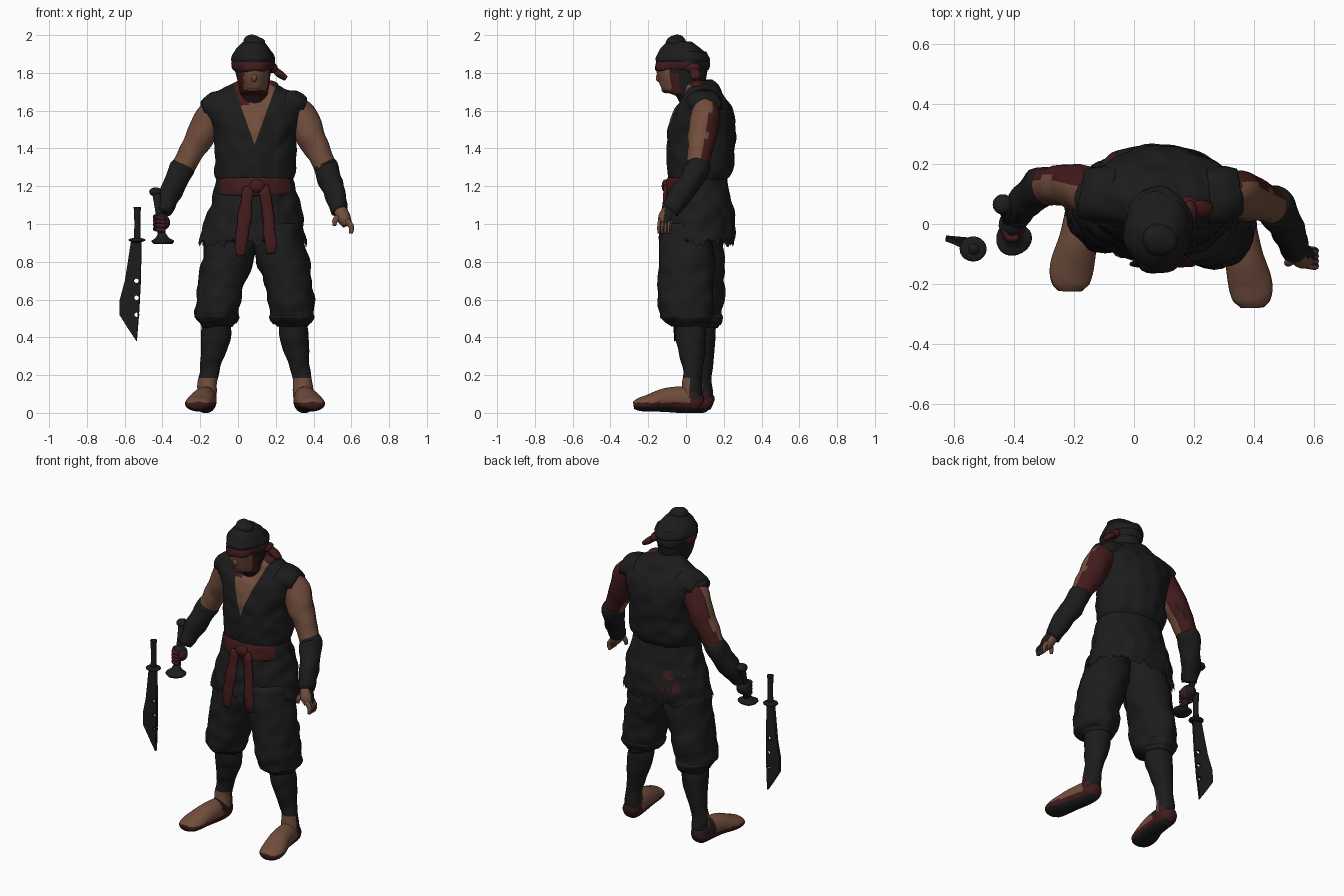
import bpy, bmesh, math, random
from mathutils import Vector, Matrix, noise

random.seed(4)
if "Cube" in bpy.data.objects:
    bpy.data.objects.remove(bpy.data.objects["Cube"])

DARK, RED, SKIN, STEEL = range(4)
MID = 0.09          # body centre line


def material(name, rgb):
    m = bpy.data.materials.new(name)
    m.use_nodes = True
    m.diffuse_color = (*rgb, 1)
    bsdf = m.node_tree.nodes["Principled BSDF"]
    bsdf.inputs["Base Color"].default_value = (*rgb, 1)
    bsdf.inputs["Roughness"].default_value = 0.9
    return m


MATS = [material("charcoal cloth", (0.0115, 0.0115, 0.0118)),
        material("dark red cloth", (0.055, 0.0105, 0.0115)),
        material("skin", (0.165, 0.075, 0.046)),
        material("dark steel", (0.0115, 0.012, 0.012))]


def finish(name, bm, paint, bump=0, cuts=()):
    """Wrinkle, cut, colour and shade a mesh; paint is an index or a rule."""
    bmesh.ops.recalc_face_normals(bm, faces=bm.faces)
    bm.normal_update()
    if bump:
        for v, n in [(v, v.normal.copy()) for v in bm.verts]:
            v.co += n * bump * noise.noise(v.co * 14)
    for v in bm.verts:
        v.co.z = max(v.co.z, 0)
    for co, no in cuts:
        bmesh.ops.bisect_plane(bm, geom=bm.verts[:] + bm.edges[:] + bm.faces[:], plane_co=co, plane_no=no)
    bm.normal_update()
    for f in bm.faces:
        f.smooth = True
        f.material_index = paint(f.calc_center_median(), f.normal) if callable(paint) else paint
    mesh = bpy.data.meshes.new(name)
    bm.to_mesh(mesh)
    bm.free()
    for m in MATS:
        mesh.materials.append(m)
    ob = bpy.data.objects.new(name, mesh)
    bpy.context.collection.objects.link(ob)


def spline(keys, steps):
    """Smooth path through rows of x, y, z, radius u, radius v."""
    k = [Vector(r) for r in keys]
    k = [k[0] * 2 - k[1]] + k + [k[-1] * 2 - k[-2]]
    rows = []
    for a, b, c, d in zip(k, k[1:], k[2:], k[3:]):
        for i in range(steps):
            t = i / steps
            rows.append(0.5 * (2 * b + (c - a) * t + (2 * a - 5 * b + 4 * c - d) * t**2
                               + (3 * b - a - 3 * c + d) * t**3))
    return rows + [k[-2]]


def loft(name, keys, paint, n=24, steps=4, flat=False, ref=(0, 1, 0), cap=True, bump=0, ragged=0, cuts=()):
    """Skin elliptical sections; flat keeps every section level."""
    rows = spline(keys, steps)
    pts = [Vector(r[:3]) for r in rows]
    bm, rings = bmesh.new(), []
    for i, r in enumerate(rows):
        u, v = Vector((1, 0, 0)), Vector((0, 1, 0))
        if not flat:
            t = (pts[min(i + 1, len(pts) - 1)] - pts[max(i - 1, 0)]).normalized()
            v = Vector(ref)
            v = (v - t * v.dot(t)).normalized()
            u = v.cross(t)
        rings.append([bm.verts.new(pts[i] + u * r[3] * math.cos(a) + v * r[4] * math.sin(a))
                      for a in (math.tau * j / n for j in range(n))])
    for lo, hi in zip(rings, rings[1:]):
        for j in range(n):
            bm.faces.new((lo[j], lo[j - 1], hi[j - 1], hi[j]))
    if cap:
        bm.faces.new(rings[0])
        bm.faces.new(rings[-1])
    for v in rings[-1]:
        v.co.z += random.uniform(-ragged, ragged)
    finish(name, bm, paint, bump, cuts)


def ball(name, loc, size, paint, bump=0):
    bm = bmesh.new()
    bmesh.ops.create_uvsphere(bm, u_segments=20, v_segments=12, radius=1,
                              matrix=Matrix.Translation(loc) @ Matrix.Diagonal((*size, 1)))
    finish(name, bm, paint, bump)


# Vest with an open neckline
def vest_paint(c, n):
    if c.y < 0.06 and c.z > 1.42 and abs(c.x - 0.088) < 0.36 * (c.z - 1.42):
        return RED if c.z > 1.63 and c.x < 0.06 else SKIN
    return DARK


loft("vest", [(MID, .06, 1.22, .195, .145), (MID, .075, 1.28, .213, .17), (MID, .08, 1.4, .215, .178),
              (MID, .085, 1.5, .222, .178), (.085, .09, 1.6, .27, .155), (.083, .095, 1.65, .28, .125),
              (.083, .09, 1.69, .215, .105), (.085, .075, 1.735, .12, .09), (.085, .07, 1.76, .07, .07)],
     vest_paint, n=72, steps=8, flat=True, bump=.012,
     cuts=[((.088, 0, 1.42), (1, 0, -.36)), ((.088, 0, 1.42), (1, 0, .36))])


# Skirt of the tunic with a torn hem and a stain behind the right hip
def skirt_paint(c, n):
    stained = c.y > .15 and -.11 < c.x < .0 and .95 < c.z < 1.1
    return RED if stained and noise.noise(c * 40) > .05 else DARK


loft("tunic_skirt", [(MID, .06, 1.24, .198, .148), (MID, .07, 1.1, .238, .178), (.082, .07, .97, .268, .192),
                     (.08, .065, .9, .282, .195)], skirt_paint, n=96, steps=8, flat=True, cap=False,
     bump=.014, ragged=.025)

# Belt, red only at the front, and two hanging sash ends
loft("belt", [(MID, .06, 1.15, .21, .164), (MID, .06, 1.17, .217, .169), (MID, .06, 1.225, .206, .161),
              (MID, .06, 1.245, .196, .152)],
     lambda c, n: RED if c.y < -.01 and abs(c.x - MID) < .185 else DARK, n=48, flat=True, bump=.01)
ball("belt_knot", (.1, -.108, 1.2), (.04, .014, .03), RED, .01)
for side, x0, x1, x2, end in (("right", .055, .035, .015, .83), ("left", .135, .16, .172, .84)):
    loft(side + "_sash_end", [(x0, -.105, 1.2, .028, .01), (x1, -.122, 1.03, .032, .012),
                              (x2, -.135, .9, .032, .011), (x2, -.13, end, .022, .007)],
         RED, n=12, bump=.01)


# Head, tight hood and red mask
def head_paint(c, n):
    if 1.71 < c.z < 1.84 and c.y < -.08 and c.x > .03:
        return SKIN
    if 1.67 < c.z < 1.8 and c.y < -.03:
        return RED
    return DARK


loft("head", [(.085, .06, 1.62, .085, .085), (.085, .035, 1.675, .075, .09), (.085, -.01, 1.7, .074, .105),
              (.083, -.02, 1.76, .087, .127), (.08, -.02, 1.83, .101, .138), (.078, -.02, 1.88, .106, .138),
              (.079, -.028, 1.925, .09, .11), (.081, -.038, 1.965, .058, .068)],
     head_paint, n=48, steps=6, flat=True, bump=.006)
ball("topknot", (.083, -.055, 1.963), (.06, .056, .037), DARK, .012)
ball("nose", (.085, -.142, 1.775), (.016, .018, .024), SKIN)
ball("chin", (.085, -.1, 1.712), (.038, .03, .02), lambda c, n: SKIN if c.z > 1.712 else RED)
loft("headband", [(.079, -.02, 1.81, .096, .134), (.079, -.02, 1.822, .107, .144), (.079, -.02, 1.85, .111, .144),
                  (.079, -.02, 1.868, .104, .137)],
     lambda c, n: RED if c.y < .02 else DARK, n=40, steps=5, flat=True, cap=False, bump=.014)
loft("hood_brim", [(.079, -.02, 1.85, .104, .137), (.079, -.02, 1.875, .111, .145), (.079, -.02, 1.91, .098, .124)],
     DARK, n=40, flat=True, cap=False, bump=.014)
ball("headband_knot", (.185, .04, 1.825), (.025, .04, .027), RED)
loft("headband_tail", [(.185, .04, 1.825, .014, .022), (.22, .05, 1.795, .02, .03), (.255, .05, 1.77, .014, .022)],
     RED, n=12)
ball("neck_scarf", (.15, .06, 1.728), (.065, .045, .034), RED, .01)


# Legs: baggy trousers, leg wraps and sandalled feet
def shin_paint(c, n):
    if c.z < .19 and n.y < -.1:
        return SKIN
    return RED if c.z < .11 and n.y < .6 else DARK


def foot_paint(c, n):
    if c.z < .03:
        return DARK
    if c.y > .02:
        return RED if c.z < .075 else DARK
    return SKIN if c.z > .055 else RED


for side, s, dy in (("left", 1, -.025), ("right", -1, .03)):
    def row(d, y, z, ru, rv):
        return (MID + s * d, y + dy, z, ru, rv)

    loft(side + "_trouser", [row(.11, .03, 1.0, .12, .13), row(.143, .03, .82, .138, .145),
                             row(.175, .025, .68, .124, .146), row(.196, .022, .56, .119, .145),
                             row(.2, .025, .5, .112, .13), row(.2, .04, .455, .08, .095)],
         DARK, n=32, steps=6, flat=True, bump=.017)
    loft(side + "_trouser_cuff", [row(.2, .03, .535, .1, .13), row(.2, .025, .51, .119, .14),
                                  row(.2, .035, .475, .1, .115)],
         DARK, n=32, flat=True, bump=.02)
    loft(side + "_shin", [row(.2, .045, .5, .074, .08), row(.208, .05, .4, .077, .078),
                          row(.225, .055, .3, .063, .064), row(.245, .058, .2, .05, .049),
                          row(.256, .055, .12, .052, .055), row(.257, .05, .05, .052, .06)],
         shin_paint, n=28, steps=6, flat=True, bump=.008)
    loft(side + "_foot", [row(.255, .11, .045, .03, .03), row(.257, .085, .055, .05, .055),
                          row(.26, .02, .068, .057, .07), row(.275, -.08, .068, .064, .064),
                          row(.296, -.17, .052, .073, .046), row(.302, -.225, .044, .064, .034),
                          row(.303, -.252, .04, .04, .02)],
         foot_paint, n=32, steps=6, ref=(0, 0, 1))


# Bare upper arms, red on the back, under short sleeves
def left_arm_paint(c, n):
    return RED if n.y > .35 else SKIN


def right_arm_paint(c, n):
    if n.y > .3:
        return DARK if n.z < -.25 and n.x < .5 else RED
    return SKIN


def hand_paint(c, n):
    return DARK if n.x > .6 and n.y > -.3 else SKIN


arms = {
    "left": [(.27, .1, 1.62, .08, .075), (.335, .1, 1.57, .084, .078), (.385, .085, 1.46, .076, .076),
             (.435, .07, 1.36, .064, .064), (.47, .055, 1.28, .058, .06), (.515, -.025, 1.16, .05, .054),
             (.54, -.085, 1.065, .038, .042)],
    "right": [(-.09, .1, 1.62, .08, .075), (-.14, .11, 1.57, .084, .078), (-.205, .125, 1.45, .075, .075),
              (-.265, .13, 1.35, .064, .064), (-.31, .12, 1.27, .058, .06), (-.365, .07, 1.15, .05, .054),
              (-.392, .025, 1.06, .036, .04)]}
for side, keys in arms.items():
    sx = 1 if side == "left" else -1
    loft(side + "_upper_arm", keys[:5], left_arm_paint if sx > 0 else right_arm_paint, steps=6, bump=.008)
    wrap = [(x, y, z, u + .006, v + .006) for x, y, z, u, v in keys[4:]]
    elbow = [(a + b) / 2 for a, b in zip(keys[3], keys[4])]
    loft(side + "_forearm_wrap", [elbow] + wrap, DARK, steps=5, bump=.012)
    loft(side + "_sleeve", [(MID + sx * .15, .095, 1.64, .075, .1), (MID + sx * .215, .1, 1.63, .072, .095),
                            (MID + sx * .26, .105, 1.62, .052, .078)], DARK, bump=.015)

# Open left hand with curled fingers
loft("left_palm", [(.537, -.08, 1.085, .034, .036), (.558, -.105, 1.035, .038, .042), (.58, -.112, .995, .026, .034)],
     hand_paint)
for i in range(4):
    y = -.085 - i * .017
    loft(f"left_finger_{i + 1}", [(.575, y, 1.02, .015, .013), (.6, y - .004, .985, .015, .013),
                                  (.597, y - .006, .95, .01, .01)], hand_paint, n=10)
loft("left_thumb", [(.54, -.11, 1.05, .016, .015), (.515, -.127, 1.02, .015, .014), (.51, -.13, .99, .009, .009)],
     SKIN, n=10)

# Right fist around an empty hilt
ball("right_fist", (-.402, .005, 1.01), (.044, .048, .05), lambda c, n: RED if c.z < 1.03 and n.y < .5 else DARK, .012)
for i in range(4):
    z = .975 + i * .021
    loft(f"right_finger_{i + 1}", [(-.44, .0, z, .012, .012), (-.42, -.045, z - .005, .012, .012),
                                   (-.385, -.045, z - .008, .012, .012)],
         lambda c, n: RED if c.x > -.43 else DARK, n=10, ref=(0, 0, 1))
loft("held_hilt", [(-.435, .065, 1.18, .022, .022), (-.418, .015, 1.06, .019, .019), (-.402, -.04, .93, .022, .022)],
     STEEL, n=16)
ball("held_pommel", (-.436, .065, 1.17), (.034, .034, .024), STEEL)
loft("held_guard", [(-.404, -.035, .955, .018, .018), (-.402, -.042, .925, .035, .035), (-.4, -.048, .91, .058, .056),
                    (-.4, -.05, .895, .05, .048)], STEEL, flat=True, bump=.008)

# Separate broad sword: pierced blade, guard and grip
TILT = .05
curve = bpy.data.curves.new("sword_blade", "CURVE")
curve.dimensions, curve.fill_mode, curve.extrude = "2D", "BOTH", .008
outline = [(-.025, .91), (.03, .91), (.024, .7), (.015, .55), (0, .38), (-.04, .44), (-.09, .52),
           (-.088, .6), (-.06, .7), (-.043, .8)]
holes = [[(.001 + .014 * math.cos(math.tau * k / 12), z + .012 * math.sin(math.tau * k / 12)) for k in range(12)]
         for z in (.7, .61, .52)]
for loop in [outline] + holes:
    sp = curve.splines.new("POLY")
    sp.points.add(len(loop) - 1)
    sp.use_cyclic_u = True
    for p, (x, z) in zip(sp.points, loop):
        p.co = (x, z, 0, 1)
curve.materials.append(MATS[STEEL])
blade = bpy.data.objects.new("sword_blade", curve)
blade.matrix_world = (Matrix.Translation((-.533, -.081 + .91 * math.sin(TILT), 0)) @ Matrix.Rotation(-.17, 4, "Z")
                      @ Matrix.Rotation(math.pi / 2 + TILT, 4, "X"))
bpy.context.collection.objects.link(blade)
bpy.ops.object.select_all(action="DESELECT")
blade.select_set(True)
bpy.context.view_layer.objects.active = blade
bpy.ops.object.convert(target="MESH")
loft("sword_grip", [(-.533, -.083, .9, .018, .018), (-.533, -.083, 1.0, .016, .016),
                    (-.533, -.083, 1.07, .018, .018), (-.533, -.083, 1.09, .02, .02)], STEEL, n=16, flat=True)
ball("sword_guard", (-.535, -.083, .915), (.045, .042, .012), STEEL)
